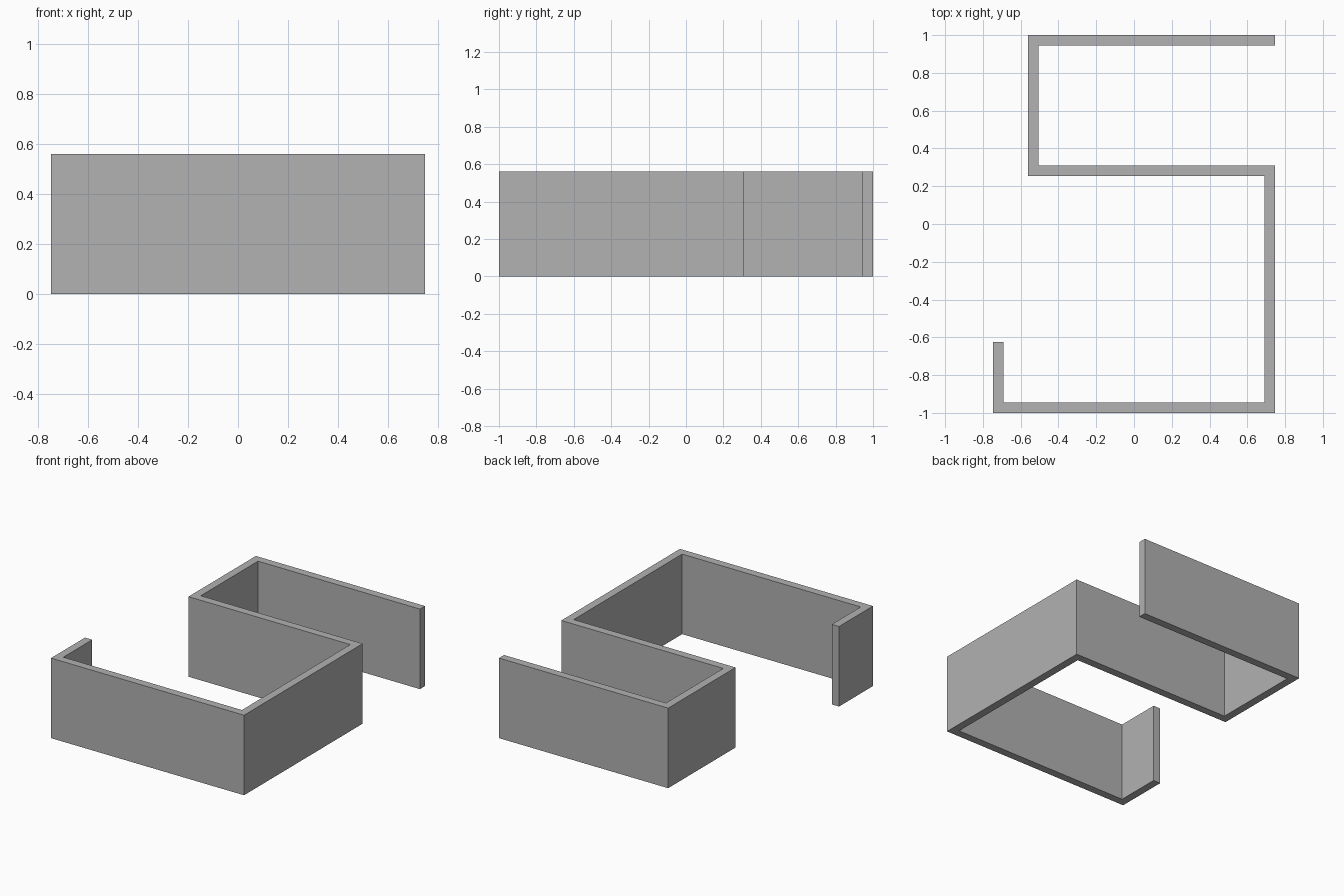
import bpy
import bmesh
from mathutils import Vector

cube = bpy.data.objects.get("Cube")
if cube:
    bpy.data.objects.remove(cube, do_unlink=True)

HEIGHT = 0.56
THICK = 0.056
H = THICK / 2

# Single flat colour
grey = bpy.data.materials.new("plain grey")
grey.use_nodes = True
colour = (0.445, 0.445, 0.445, 1)
grey.diffuse_color = colour
grey.node_tree.nodes["Principled BSDF"].inputs["Base Color"].default_value = colour

# Centre line of the folded wall, from the short front return to the back end
path = [Vector(p) for p in (
    (-0.747 + H, -0.625), (-0.747 + H, -1 + H), (0.747 - H, -1 + H),
    (0.747 - H, 0.283), (-0.562 + H, 0.283), (-0.562 + H, 1 - H), (0.747, 1 - H))]


def offset_side(points, dist):
    """Offset an open right-angled path sideways with square mitred corners."""
    dirs = [(b - a).normalized() for a, b in zip(points, points[1:])]
    normals = [Vector((-d.y, d.x)) for d in dirs]
    shifts = [normals[0]]
    shifts += [a + b for a, b in zip(normals, normals[1:])]
    shifts.append(normals[-1])
    return [p + s * dist for p, s in zip(points, shifts)]


# Folded wall: the outline extruded straight up
outline = offset_side(path, -H) + offset_side(path, H)[::-1]
bm = bmesh.new()
base = bm.faces.new([bm.verts.new((p.x, p.y, 0)) for p in outline])
top = bmesh.ops.extrude_face_region(bm, geom=[base], use_keep_orig=True)["geom"]
bmesh.ops.translate(bm, vec=(0, 0, HEIGHT),
                    verts=[v for v in top if isinstance(v, bmesh.types.BMVert)])
bmesh.ops.recalc_face_normals(bm, faces=bm.faces[:])

mesh = bpy.data.meshes.new("folded_wall")
bm.to_mesh(mesh)
bm.free()
mesh.materials.append(grey)
wall = bpy.data.objects.new("folded_wall", mesh)
bpy.context.collection.objects.link(wall)
